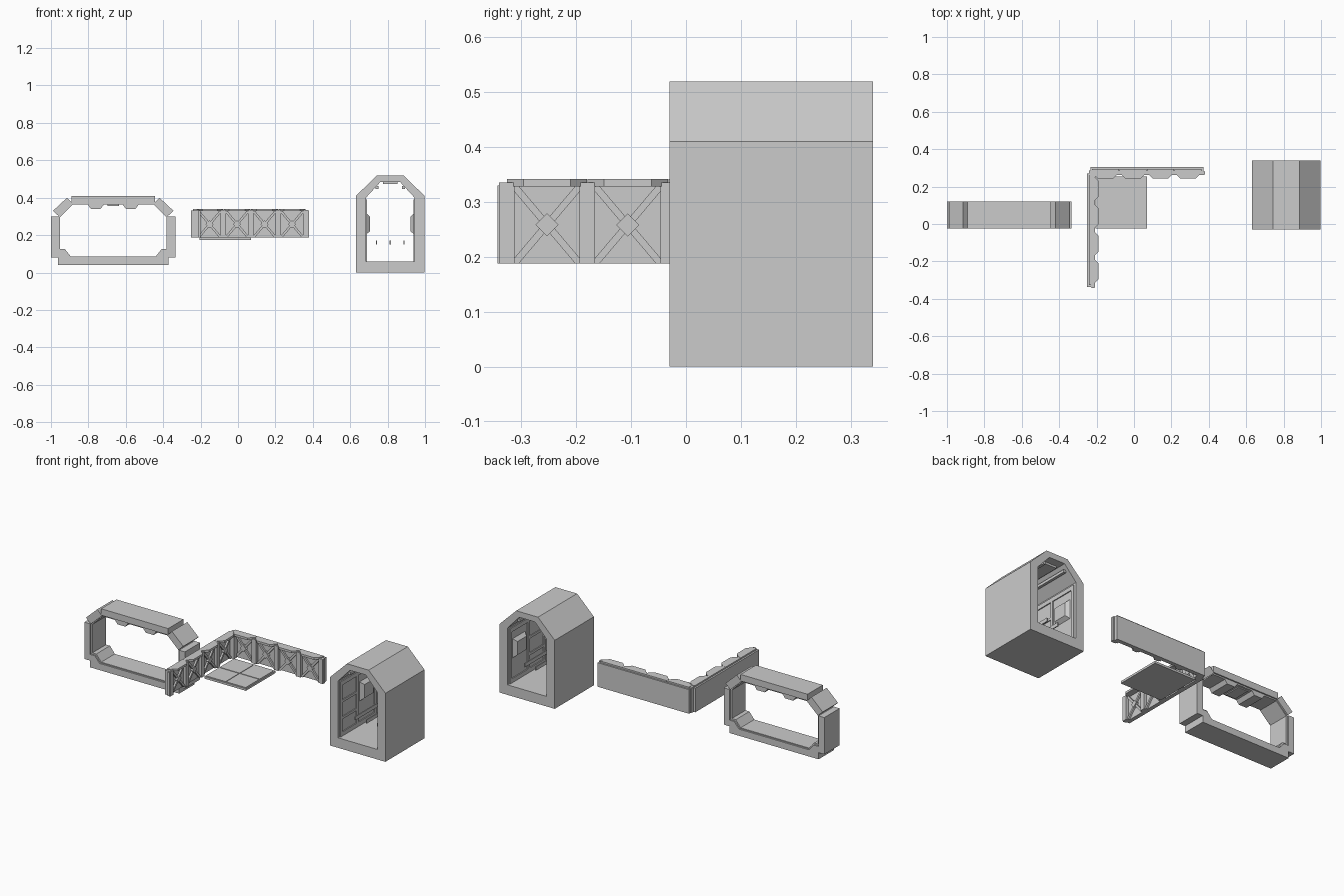
import bpy, bmesh, math
from mathutils import Vector

old = bpy.data.objects.get("Cube")
if old:
    bpy.data.objects.remove(old, do_unlink=True)

grey = bpy.data.materials.new("plain_grey")
grey.use_nodes = True
grey.diffuse_color = (0.6, 0.6, 0.6, 1)
grey.node_tree.nodes["Principled BSDF"].inputs["Base Color"].default_value = (0.6, 0.6, 0.6, 1)


def finish(name, bm):
    bmesh.ops.recalc_face_normals(bm, faces=bm.faces)
    mesh = bpy.data.meshes.new(name)
    bm.to_mesh(mesh)
    bm.free()
    mesh.materials.append(grey)
    obj = bpy.data.objects.new(name, mesh)
    bpy.context.collection.objects.link(obj)
    return obj


def loft(name, first, last):
    """Solid between two matching outlines."""
    bm = bmesh.new()
    a = [bm.verts.new(p) for p in first]
    b = [bm.verts.new(p) for p in last]
    bm.faces.new(a)
    bm.faces.new(b)
    for i in range(len(a)):
        j = (i + 1) % len(a)
        bm.faces.new((a[i], a[j], b[j], b[i]))
    return finish(name, bm)


def prism(name, pts, y0, y1):
    """Outline in x and z, extruded along y."""
    return loft(name, [(x, y0, z) for x, z in pts], [(x, y1, z) for x, z in pts])


def box(name, x0, x1, y0, y1, z0, z1):
    return prism(name, [(x0, z0), (x1, z0), (x1, z1), (x0, z1)], y0, y1)


def ring(name, outer, inner, y0, y1):
    """Tube along y between an outer and an inner outline."""
    bm = bmesh.new()
    loops = [[bm.verts.new((x, y, z)) for x, z in pts]
             for pts, y in ((outer, y0), (outer, y1), (inner, y1), (inner, y0))]
    n = len(outer)
    for k in range(4):
        a, b = loops[k], loops[(k + 1) % 4]
        for i in range(n):
            j = (i + 1) % n
            bm.faces.new((a[i], a[j], b[j], b[i]))
    return finish(name, bm)


def mirrored(half, cx):
    """Closed outline from its right half, bottom to top."""
    return [(cx + x, z) for x, z in half] + [(cx - x, z) for x, z in reversed(half)]


# Open portal frame
PX, PY0, PY1 = -0.667, -0.025, 0.12
box("portal_sill", PX - 0.295, PX + 0.295, PY0, PY1, 0.04, 0.08)
box("portal_lintel", PX - 0.222, PX + 0.222, PY0, PY1, 0.371, 0.41)
box("portal_lamp", PX - 0.032, PX + 0.032, PY0 + 0.02, PY1 - 0.02, 0.357, 0.371)
lip_out = [(0.232, 0.08), (0.264, 0.117), (0.295, 0.117), (0.295, 0.30), (0.222, 0.371)]
lip_in = [(0.227, 0.086), (0.259, 0.126), (0.285, 0.126), (0.285, 0.296), (0.217, 0.363)]
ring("portal_lining", mirrored(lip_out, PX), mirrored(lip_in, PX), PY0 + 0.008, PY1 - 0.008)
for side, tag in ((1, "left"), (-1, "right")):
    def part(name, pts, inset=0.0):
        prism("portal_" + name + "_" + tag, [(PX + side * x, z) for x, z in pts],
              PY0 + inset, PY1 - inset)
    part("post", [(0.295, 0.08), (0.333, 0.08), (0.333, 0.30), (0.295, 0.30)])
    part("shoulder", [(0.322, 0.33), (0.247, 0.40), (0.217, 0.368), (0.29, 0.30)])
    part("foot", [(0.295, 0.08), (0.295, 0.117), (0.264, 0.117), (0.232, 0.08)])
    part("ceiling_rib", [(0.141, 0.371), (0.12, 0.341), (0.067, 0.341), (0.045, 0.371)], 0.008)

# Corner wall: s runs from the corner, d is the depth from the outer face
BAY, Z0, Z1 = 0.147, 0.188, 0.328


def wall_point(wing, s, d, z):
    if wing == "back":
        return (-0.2255 + s, 0.304 - d, z)
    return (-0.25 + d, 0.2615 - s, z)


def wall_plan(name, wing, pts, z0, z1):
    loft(name, [wall_point(wing, s, d, z0) for s, d in pts],
         [wall_point(wing, s, d, z1) for s, d in pts])


def wall_block(name, wing, s0, s1, d0, d1, z0, z1):
    wall_plan(name, wing, [(s0, d0), (s1, d0), (s1, d1), (s0, d1)], z0, z1)


def wall_relief(name, wing, pts, d0, d1):
    loft(name, [wall_point(wing, s, d0, z) for s, z in pts],
         [wall_point(wing, s, d1, z) for s, z in pts])


box("corner_post", -0.237, -0.20, 0.25, 0.289, Z0, 0.338)
for wing in ("back", "side"):
    wall_block(wing + "_wall_panel", wing, -0.008, 0.597, 0.0, 0.024, Z0, 0.332)
    wall_block(wing + "_wall_end", wing, 0.597, 0.605, 0.024, 0.038, Z0, 0.33)
    for k in range(5):
        s = BAY * k
        wall_block(wing + "_wall_pillar", wing, s - 0.014, s + 0.014, 0.02, 0.042, Z0, 0.335)
    for k in range(4):
        c, zc = BAY * (k + 0.5), (Z0 + Z1) / 2
        # Crossed braces
        hs, hz = 0.06, (Z1 - Z0) / 2
        for t in (-1, 1):
            w = 0.009
            pts = [(-hs, -hz), (w - hs, -hz), (hs, hz - w), (hs, hz), (hs - w, hz), (-hs, w - hz)]
            wall_relief(wing + "_wall_brace", wing, [(c + t * a, zc + b) for a, b in pts], 0.02, 0.034)
        r = 0.021
        wall_relief(wing + "_wall_diamond", wing,
                    [(c - r, zc), (c, zc - r), (c + r, zc), (c, zc + r)], 0.02, 0.039)
        # Top rail, bulging inward over each bay
        wall_plan(wing + "_wall_rail", wing,
                  [(c - 0.073, 0.01), (c + 0.073, 0.01), (c + 0.073, 0.03), (c + 0.043, 0.06),
                   (c - 0.043, 0.06), (c - 0.073, 0.03)], Z1, 0.341)

# Floor slab with raised tiles
box("floor_slab", -0.205, 0.07, -0.025, 0.255, 0.175, 0.188)
for i in range(2):
    for j in range(2):
        x, y = -0.196 + 0.133 * i, -0.019 + 0.133 * j
        box("floor_tile", x, x + 0.127, y, y + 0.127, 0.188, 0.191)

# Tunnel house
HX, HY0, HY1 = 0.814, -0.03, 0.34
shell_out = [(0.183, 0.0), (0.183, 0.41), (0.072, 0.519)]
shell_in = [(0.13, 0.06), (0.13, 0.40), (0.052, 0.485)]
ring("house_shell", mirrored(shell_out, HX), mirrored(shell_in, HX), HY0, HY1)
box("house_ceiling_panel", HX - 0.038, HX + 0.038, 0.02, 0.29, 0.473, 0.487)
for i in (-1, 0, 1):
    x = HX + 0.074 * i
    box("house_floor_rail", x - 0.003, x + 0.003, 0.05, 0.26, 0.15, 0.172)
for side in (-1, 1):
    def wall_box(name, depth, y0, y1, z0, z1):
        a, b = sorted((HX + side * 0.133, HX + side * (0.13 - depth)))
        box(name, a, b, y0, y1, z0, z1)
    x = HX + side * 0.07
    box("house_pipe", x - 0.008, x + 0.008, HY0 + 0.02, HY1 - 0.02, 0.447, 0.463)
    wall_box("house_skirting", 0.006, HY0 + 0.015, HY1 - 0.015, 0.06, 0.085)
    wall_box("house_cornice", 0.006, HY0 + 0.015, HY1 - 0.015, 0.365, 0.39)
    for y in (HY0 + 0.015, 0.137, HY1 - 0.033):
        wall_box("house_wall_post", 0.006, y, y + 0.018, 0.085, 0.365)
    for z in (0.16, 0.26):
        wall_box("house_wall_strip", 0.005, 0.003, 0.137, z, z + 0.015)
    # Tapered cabinet on the wall
    def cabinet(depth, m):
        x = HX + side * (0.13 - depth)
        return [(x, 0.17 + m, 0.2 + m), (x, 0.295 - m, 0.2 + m),
                (x, 0.295 - m, 0.32 - m), (x, 0.17 + m, 0.32 - m)]
    loft("house_wall_cabinet", cabinet(-0.003, 0.0), cabinet(0.021, 0.02))
